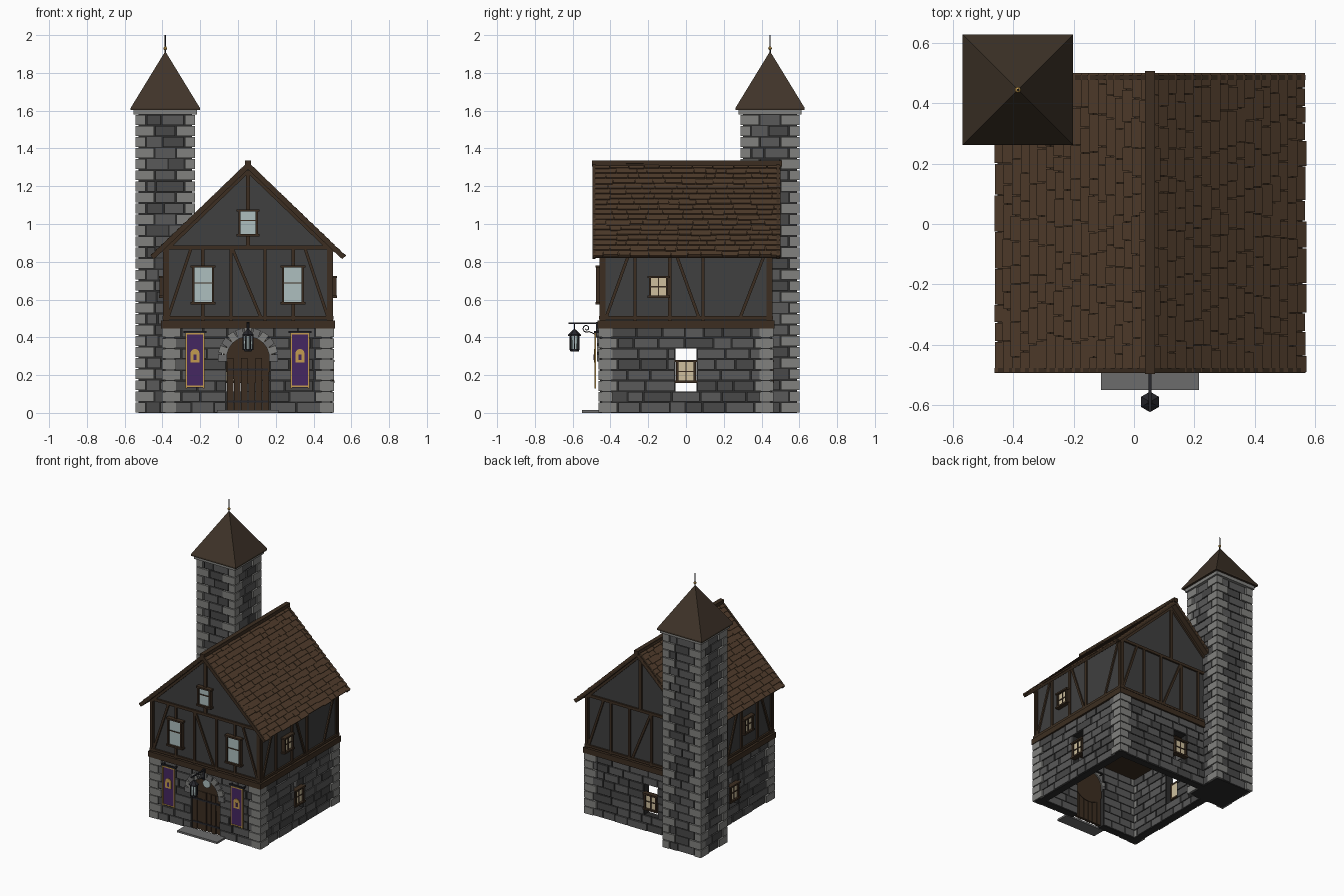
import bpy, bmesh, math, random
from mathutils import Matrix, Vector

if "Cube" in bpy.data.objects:
    bpy.data.objects.remove(bpy.data.objects["Cube"])

random.seed(4)
COL = dict(stone=(.10, .10, .10), stone_dark=(.065, .065, .065), quoin=(.22, .22, .21), mortar=(.025, .025, .025),
           plaster=(.05, .05, .05), timber=(.045, .027, .015), roof=(.08, .045, .024), tower=(.05, .034, .022),
           glass=(.42, .52, .52), warm=(.62, .52, .34), purple=(.06, .02, .12), gold=(.55, .33, .08),
           iron=(.02, .02, .025), slab=(.15, .15, .15))
MATS = {}
for key, c in COL.items():
    MATS[key] = bpy.data.materials.new(key)
    MATS[key].diffuse_color = (*c, 1)
parts = {}


def bm_of(name, mat):
    return parts.setdefault((name, mat), bmesh.new())


def facade(o, u, n, up=(0, 0, 1)):
    """Local frame: u along the wall, d outward, z up the wall."""
    m = Matrix((Vector(u), Vector(n).normalized(), Vector(up).normalized())).transposed().to_4x4()
    m.translation = o
    return m


T = Matrix.Translation


def box(name, mat, M, u0, u1, d0, d1, z0, z1):
    m = M @ T(((u0 + u1) / 2, (d0 + d1) / 2, (z0 + z1) / 2)) @ Matrix.Diagonal((u1 - u0, d1 - d0, z1 - z0, 1))
    bmesh.ops.create_cube(bm_of(name, mat), size=1, matrix=m)


def strut(name, mat, M, a, b, w, d0, d1):
    du, dz = b[0] - a[0], b[1] - a[1]
    m = M @ T((a[0], 0, a[1])) @ Matrix.Rotation(math.atan2(du, dz), 4, 'Y')
    box(name, mat, m, -w / 2, w / 2, d0, d1, 0, math.hypot(du, dz))


def cone(name, mat, M, z0, z1, r0, r1, seg):
    bmesh.ops.create_cone(bm_of(name, mat), cap_ends=True, segments=seg, radius1=r0, radius2=r1,
                          depth=z1 - z0, matrix=M @ T((0, 0, (z0 + z1) / 2)))


def masonry(name, M, half, height, rows, holes, depth, parity, core=True):
    h = height / rows
    for r in range(rows):
        z = r * h
        spans, cur = [], -half
        for a, b in holes(z + h / 2):
            spans.append((cur, a))
            cur = b
        spans.append((cur, half))
        q = .095 if (r + parity) % 2 else .05
        for a, b in spans:
            if core:
                box(name + "_mortar", 'mortar', M, a, b, -depth, -.010, z, z + h)
            u = a
            while u < b - .001:
                corner = u < -half + .001 or u >= half - q - .001
                w = q if corner else random.uniform(.08, .16)
                end = half - q if b == half and not corner else b
                if u + w > end - .035:
                    w = end - u
                mat = 'quoin' if corner else random.choice(('stone', 'stone', 'stone_dark'))
                e0 = .006 if u < -half + .001 else -.004
                e1 = .006 if u + w > half - .001 else -.004
                box(name + ("_quoins" if corner else "_stones"), mat, M, u - e0, u + w + e1, -depth - .006,
                    .007 if corner else random.uniform(-.003, .004), z + .003, z + h - .003)
                u += w


def window(name, M, u, z0, z1, w, glass, cols, bars, d=0.0):
    a, b, t = u - w / 2, u + w / 2, .012
    box(name + "_glass", glass, M, a, b, d - .012, d + .006, z0, z1)
    for x in (a, b):
        box(name + "_frame", 'timber', M, x - t / 2, x + t / 2, d - .015, d + .018, z0, z1)
    for z in (z0, z1):
        box(name + "_frame", 'timber', M, a - .014, b + .014, d - .015, d + .022, z - t / 2, z + t / 2)
    for i in range(1, cols):
        x = a + w * i / cols
        box(name + "_frame", 'timber', M, x - .003, x + .003, d, d + .011, z0, z1)
    for f in bars:
        z = z0 + (z1 - z0) * f
        box(name + "_frame", 'timber', M, a, b, d, d + .011, z - .003, z + .003)


CX, HX, HY = .053, .448, .456
WORLD = Matrix.Identity(4)
front = facade((CX, -HY, 0), (1, 0, 0), (0, -1, 0))
back = facade((CX, HY, 0), (1, 0, 0), (0, 1, 0))
right = facade((CX + HX, 0, 0), (0, 1, 0), (1, 0, 0))
left = facade((CX - HX, 0, 0), (0, 1, 0), (-1, 0, 0))


# Ground floor: hollow stone walls with door and window openings
def door_hole(z):
    w = .115 if z < .29 else math.sqrt(max(0, .14 ** 2 - (z - .29) ** 2))
    return [(-w, w)] if w else []


def win_hole(c):
    return lambda z: [(c - .056, c + .056)] if .113 < z < .337 else []


for M, half, hole, par in ((front, HX, door_hole, 0), (back, HX, win_hole(-.083), 0),
                           (right, HY, win_hole(0), 1), (left, HY, win_hole(0), 1)):
    masonry("ground_wall", M, half, .455, 8, hole, .06, par)
for M, c in ((back, -.083), (right, 0), (left, 0)):
    window("ground_window", M, c, .165, .275, .092, 'warm', 2, (.5,), -.012)

# Door with planks, straps, arched head and round light
for i in range(6):
    u = -.114 + i * .038
    box("door_planks", 'timber', front, u + .002, u + .036, -.035, -.012 - .004 * (i % 2), .008, .29)
for z in (.06, .23):
    box("door_straps", 'iron', front, -.105, .105, -.02, -.009, z - .006, z + .006)
axis = Matrix.Rotation(math.pi / 2, 4, 'X')
cone("door_head", 'timber', front @ T((0, 0, .29)) @ axis, .02, .04, .135, .135, 32)
cone("door_round_light", 'glass', front @ T((0, 0, .36)) @ axis, .012, .03, .03, .03, 20)
for i in range(11):
    m = front @ T((0, 0, .29)) @ Matrix.Rotation(math.radians(-90 + i * 18), 4, 'Y')
    box("door_arch_stones", 'quoin' if i % 2 else 'slab', m, -.019, .019, -.05, .014, .112, .16)
box("door_step", 'slab', WORLD, -.11, .215, -.55, -.455, 0, .014)

# Upper storey: floor plate and solid gabled body
box("floor_plate", 'timber', WORLD, CX - HX, CX + HX, -HY, HY, .45, .487)
bm = bm_of("upper_storey", 'plaster')
prof = [(-.44, .48), (.44, .48), (.44, .865), (0, 1.29), (-.44, .865)]
face = bm.faces.new([bm.verts.new((CX + x, -.448, z)) for x, z in prof])
ext = bmesh.ops.extrude_face_region(bm, geom=[face])
bmesh.ops.translate(bm, vec=(0, .896, 0), verts=[v for v in ext['geom'] if isinstance(v, bmesh.types.BMVert)])


# Timber framing
def frame(M, half, posts, braces):
    for z0, z1, d in ((.448, .488, .012), (.495, .512, .004), (.865, .885, .004)):
        box("timber_rails", 'timber', M, -half - d, half + d, -.03, d, z0, z1)
    for u in posts:
        box("timber_posts", 'timber', M, u - .009, u + .009, -.03, .003, .49, .88)
    for a, b in braces:
        strut("timber_braces", 'timber', M, (a, .50), (b, .875), .016, -.03, .002)


gable_braces = ((-.425, -.30), (.07, -.085), (.425, .30))
side_braces = ((-.425, -.29), (.07, -.065), (.285, .43))
for M in (front, back):
    frame(M, HX, (-.438, -.24, -.09, .09, .24, .438), gable_braces)
    box("gable_king_post", 'timber', M, -.011, .011, -.03, .003, .88, 1.27)
    for s in (-1, 1):
        strut("gable_rafters", 'timber', M, (s * .45, .85), (0, 1.283), .022, -.03, .004)
        strut("barge_boards", 'timber', M, (s * .508, .823), (0, 1.313), .024, .022, .038)
for M in (left, right):
    frame(M, HY, (-.446, -.27, -.085, .09, .446), side_braces)
    window("side_window", M, -.145, .615, .72, .09, 'warm', 2, (.5,), .002)
for u in (-.238, .238):
    window("front_window", front, u, .58, .775, .105, 'glass', 1, (.55,), .002)
window("gable_window", front, 0, .94, 1.072, .092, 'glass', 1, (.6,), .002)

# Main roof: decking, rows of shingles and ridge beam
for s in (-1, 1):
    R = facade((CX + s * .513, .005, .835), (0, 1, 0), (s * .49, 0, .513), (-s * .513, 0, .49))
    L = math.hypot(.513, .49)
    box("roof_deck", 'timber', R, -.495, .495, -.026, -.006, .004, L)
    rows = 18
    for r in range(rows):
        z, u = r * L / rows, -.497
        while u < .496:
            w = random.uniform(.05, .13)
            if u + w > .46:
                w = .497 - u
            m = R @ T((0, random.uniform(-.001, .001), z + random.choice((0, 0, 0, -.006)))) @ Matrix.Rotation(.16, 4, 'X')
            box("roof_shingles", 'roof', m, u + .0015, u + w - .0015, -.007, .003, 0, .05)
            u += w
box("roof_ridge", 'timber', WORLD, CX - .016, CX + .016, -.497, .507, 1.305, 1.335)

# Tower: core, stone courses, cap slab, pyramid roof and finial
TX, TY, TH = -.385, .445, .15
tower = T((TX, TY, 0))
box("tower_core", 'mortar', tower, -TH + .008, TH - .008, -TH + .008, TH - .008, 0, 1.585)
for i in range(4):
    M = tower @ Matrix.Rotation(i * math.pi / 2, 4, 'Z') @ T((0, TH, 0))
    masonry("tower", M, TH, 1.58, 27, lambda z: [], .03, i % 2, False)
box("tower_cornice", 'quoin', tower, -.167, .167, -.167, .167, 1.58, 1.604)
turn = tower @ Matrix.Rotation(math.pi / 4, 4, 'Z')
cone("tower_roof", 'tower', turn, 1.604, 1.615, .183 * 1.4142, .183 * 1.4142, 4)
cone("tower_roof", 'tower', turn, 1.615, 1.912, .183 * 1.4142, .002, 4)
cone("finial_rod", 'iron', tower, 1.9, 2.0, .004, .003, 8)
bmesh.ops.create_icosphere(bm_of("finial_ball", 'gold'), subdivisions=2, radius=.01, matrix=tower @ T((0, 0, 1.93)))

# Banners with gold border and a plain ornament
for u in (-.281, .275):
    B = front @ T((u, .022, 0))
    box("banner_cloth", 'purple', B, -.046, .046, 0, .005, .135, .425)
    for x in (-.046, .046):
        box("banner_border", 'gold', B, x - .004, x + .004, -.001, .007, .13, .425)
    for z in (.14, .418):
        box("banner_border", 'gold', B, -.046, .046, -.001, .007, z - .004, z + .004)
    box("banner_ornament", 'gold', B, -.024, .024, .004, .009, .268, .312)
    cone("banner_ornament", 'gold', B @ T((0, 0, .315)) @ axis, -.009, -.004, .024, .024, 12)
    box("banner_ornament", 'purple', B, -.007, .007, .004, .0105, .28, .31)
    box("banner_rod", 'iron', B, -.06, .06, -.003, .008, .424, .434)
    for x in (-.05, .05):
        box("banner_rod", 'iron', B, x - .004, x + .004, -.03, .003, .424, .434)

# Hanging lantern: six-sided glass body with iron bars
LY = -.59
lamp = T((CX, LY, 0))
cone("lantern_glass", 'glass', lamp, .335, .41, .021, .026, 6)
cone("lantern_base", 'iron', lamp, .325, .338, .022, .027, 6)
cone("lantern_cap", 'iron', lamp, .408, .415, .034, .034, 6)
cone("lantern_cap", 'iron', lamp, .415, .442, .034, .007, 6)
cone("lantern_hook", 'iron', lamp, .44, .476, .003, .003, 6)
for i in range(6):
    m = lamp @ Matrix.Rotation(i * math.pi / 3, 4, 'Z')
    box("lantern_bars", 'iron', m, .021, .028, -.003, .003, .333, .41)
box("lantern_bracket", 'iron', WORLD, CX - .005, CX + .005, -.622, -.455, .47, .478)
box("lantern_bracket", 'iron', WORLD, CX - .008, CX + .008, -.476, -.455, .40, .482)
cu = bpy.data.curves.new("bracket_scroll", 'CURVE')
cu.dimensions, cu.bevel_depth, cu.bevel_resolution = '3D', .003, 1
pts = [(-.47, .412)] + [(-.527 + (.022 - .0008 * i) * math.cos(a), .448 + (.022 - .0008 * i) * math.sin(a))
                        for i, a in ((i, -.9 - i * .42) for i in range(20))]
sp = cu.splines.new('POLY')
sp.points.add(len(pts) - 1)
for p, (y, z) in zip(sp.points, pts):
    p.co = (CX, y, z, 1)
cu.materials.append(MATS['iron'])
bpy.context.collection.objects.link(bpy.data.objects.new("bracket_scroll", cu))

# Turn the collected geometry into named objects
for (name, mat), bm in parts.items():
    bmesh.ops.recalc_face_normals(bm, faces=bm.faces)
    me = bpy.data.meshes.new(name)
    bm.to_mesh(me)
    bm.free()
    me.materials.append(MATS[mat])
    bpy.context.collection.objects.link(bpy.data.objects.new(name, me))

for m in bpy.data.materials:
    if m.users and not m.is_grease_pencil:
        m.use_nodes = True
        m.node_tree.nodes["Principled BSDF"].inputs["Base Color"].default_value = m.diffuse_color
